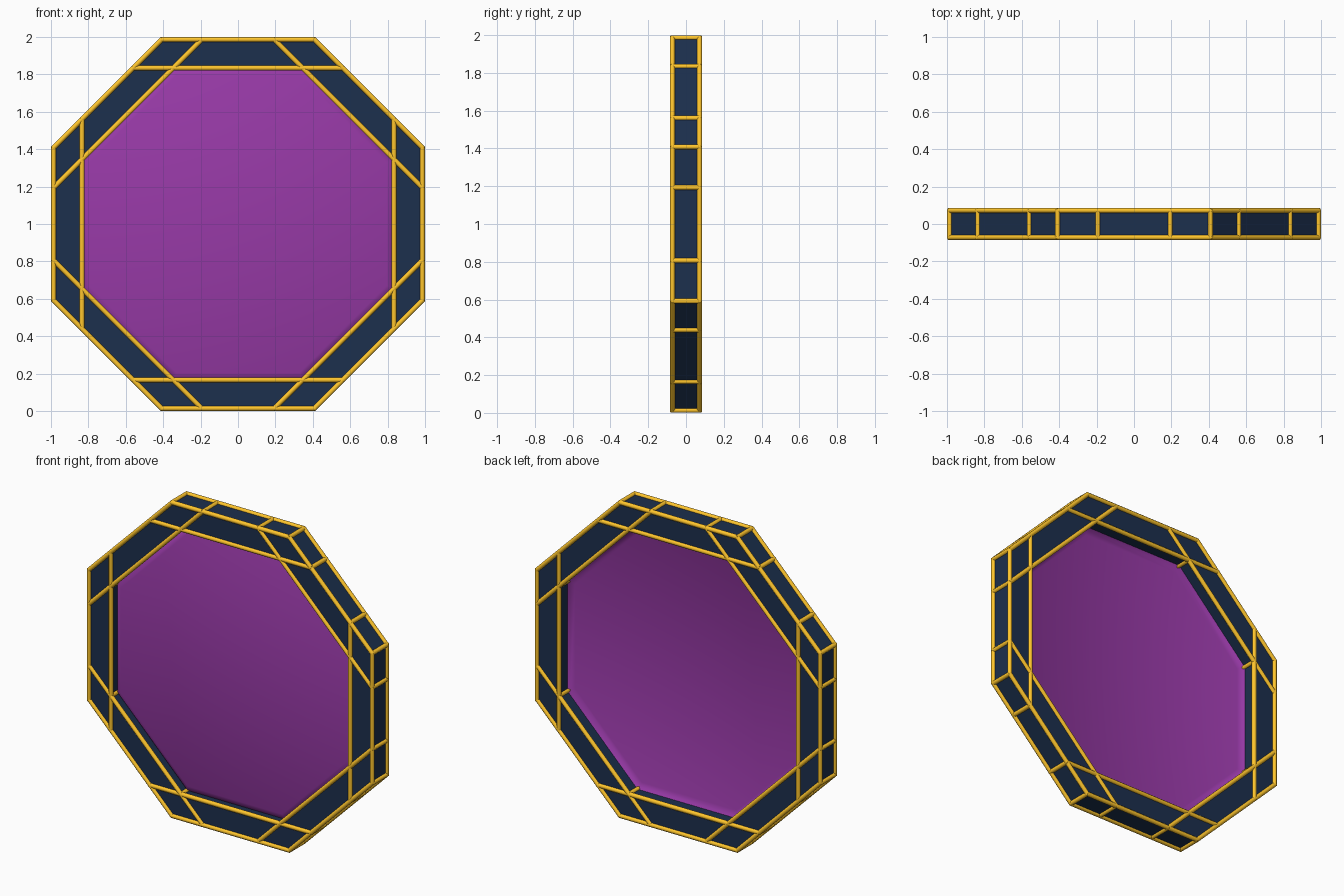
import bpy, bmesh, math
from mathutils import Vector, Matrix

if "Cube" in bpy.data.objects:
    bpy.data.objects.remove(bpy.data.objects["Cube"])

OUT, INN, R = 0.986, 0.834, 0.014      # outer / inner apothem, trim radius
D = 0.072                              # half depth of the trim centres


def mat(name, col):
    m = bpy.data.materials.new(name)
    m.diffuse_color = col
    m.use_nodes = True
    m.node_tree.nodes["Principled BSDF"].inputs["Base Color"].default_value = m.diffuse_color
    return m


gold = mat("gold", (1.0, 0.56, 0.025, 1))
navy = mat("navy", (0.0115, 0.029, 0.075, 1))
purple = mat("purple", (0.315, 0.042, 0.39, 1))


def finish(bm, name, m, smooth=None):
    bmesh.ops.recalc_face_normals(bm, faces=bm.faces[:])
    me = bpy.data.meshes.new(name)
    bm.to_mesh(me)
    bm.free()
    ob = bpy.data.objects.new(name, me)
    bpy.context.collection.objects.link(ob)
    me.materials.append(m)
    if smooth:
        bpy.context.view_layer.objects.active = ob
        ob.select_set(True)
        bpy.ops.object.shade_smooth_by_angle(angle=math.radians(smooth))
        ob.select_set(False)
    return ob


def prism(bm, pts, d):
    lo, hi = ([bm.verts.new((x, y, z)) for x, z in pts] for y in (-d, d))
    bm.faces.new(lo)
    bm.faces.new(hi)
    for i in range(len(pts)):
        j = (i + 1) % len(pts)
        bm.faces.new((lo[i], lo[j], hi[j], hi[i]))


def rod(bm, a, b):
    a, b = Vector(a), Vector(b)
    d = b - a
    z = d.normalized()
    ref = Vector((1, 0, 0)) if abs(z.y) > 0.9 else Vector((0, 1, 0))
    x = ref.cross(z).normalized()
    rot = Matrix((x, z.cross(x), z)).transposed().to_4x4()
    spin = Matrix.Rotation(math.pi / 8, 4, 'Z')
    bmesh.ops.create_cone(bm, cap_ends=True, segments=8, radius1=R, radius2=R,
                          depth=d.length + R * 0.8,
                          matrix=Matrix.Translation((a + b) / 2) @ rot @ spin)


def at(k, p):
    # rotate a top-bar point to octagon side k and lift the centre to z = 1
    a = k * math.pi / 4
    x, z = p
    return (x * math.cos(a) - z * math.sin(a), x * math.sin(a) + z * math.cos(a) + 1)


t = math.tan(math.pi / 8)
w = OUT - INN
vo, vi = OUT * t, INN * t              # half lengths of outer and inner sides
cut = vi - w                           # where the next side's inner line meets the outer edge
for k in range(8):
    # bar body between two corner blocks, with its long trim rods
    bar = [at(k, p) for p in ((-cut, OUT), (cut, OUT), (vi, INN), (-vi, INN))]
    bm = bmesh.new()
    prism(bm, bar, D)
    finish(bm, f"frame_bar_{k}", navy)
    bm = bmesh.new()
    for y in (-D, D):
        for i, j in ((0, 1), (2, 3)):
            rod(bm, (bar[i][0], y, bar[i][1]), (bar[j][0], y, bar[j][1]))
    finish(bm, f"bar_trim_{k}", gold, 50)

    # rhombic corner block trimmed on all twelve edges
    cor = [at(k, p) for p in ((cut, OUT), (vo, OUT), (vo + w, INN), (vi, INN))]
    bm = bmesh.new()
    prism(bm, cor, D)
    finish(bm, f"corner_block_{k}", navy)
    bm = bmesh.new()
    for i in range(4):
        (x0, z0), (x1, z1) = cor[i], cor[(i + 1) % 4]
        for y in (-D, D):
            rod(bm, (x0, y, z0), (x1, y, z1))
        rod(bm, (x0, -D, z0), (x0, D, z0))
    finish(bm, f"corner_trim_{k}", gold, 50)

# centre panel: one thin sheet with a rolled rim, bulging to the front
bm = bmesh.new()
rings = []
for ap, y in ((0.838, -0.006), (0.822, -0.022), (0.795, -0.032)):
    rings.append([bm.verts.new((x, y, z)) for x, z in
                  (at(k, (ap * t, ap)) for k in range(8))])
for a, b in zip(rings, rings[1:]):
    for i in range(8):
        j = (i + 1) % 8
        bm.faces.new((a[i], a[j], b[j], b[i]))
bm.faces.new(rings[-1])
panel = finish(bm, "centre_panel", purple, 60)
if panel.data.polygons[-1].normal.y > 0:
    panel.data.flip_normals()
